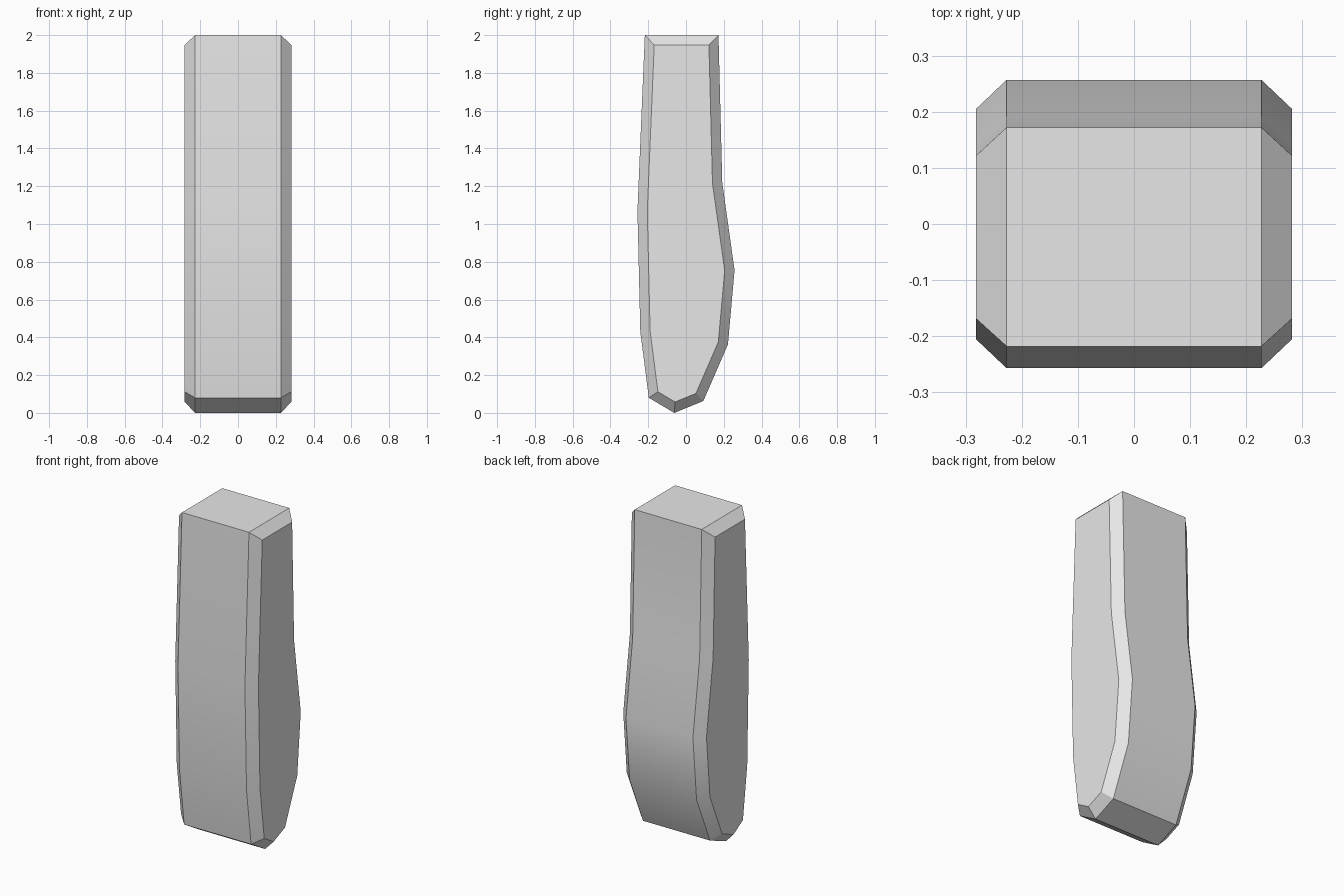
import bpy
import bmesh
import math

cube = bpy.data.objects.get("Cube")
if cube:
    bpy.data.objects.remove(cube, do_unlink=True)

HALF_WIDTH = 0.227   # half width of the flat strip
BEVEL = 0.055        # how far each side cap rises outward
INSET = 0.052        # how far each side cap shrinks inward

# Side outline (y, z): down the front, round the foot, up the back
OUTLINE = [
    (-0.218, 2.0), (-0.257, 1.07), (-0.242, 0.43), (-0.197, 0.08),
    (-0.062, 0.0), (0.092, 0.063), (0.222, 0.362), (0.257, 0.755),
    (0.192, 1.22), (0.172, 2.0),
]


def make_material(name, color):
    mat = bpy.data.materials.new(name)
    mat.use_nodes = True
    mat.diffuse_color = color
    mat.node_tree.nodes["Principled BSDF"].inputs["Base Color"].default_value = color
    return mat


def build_block(name, outline, material):
    bm = bmesh.new()
    left, right = [[bm.verts.new((x, y, z)) for y, z in outline]
                   for x in (HALF_WIDTH, -HALF_WIDTH)]

    # Strip running round the outline, and the two side caps
    count = len(outline)
    for i in range(count):
        j = (i + 1) % count
        bm.faces.new((left[i], right[i], right[j], left[j]))
    caps = [bm.faces.new(left), bm.faces.new(right[::-1])]
    bmesh.ops.recalc_face_normals(bm, faces=bm.faces)

    # Chamfer each side by raising and shrinking its cap
    for cap in caps:
        bmesh.ops.inset_region(bm, faces=[cap], thickness=INSET, depth=BEVEL,
                               use_even_offset=True, use_boundary=True)
        side = math.copysign(HALF_WIDTH + BEVEL, cap.calc_center_median().x)
        for vert in cap.verts:
            vert.co.x = side
    bmesh.ops.recalc_face_normals(bm, faces=bm.faces)

    mesh = bpy.data.meshes.new(name)
    bm.to_mesh(mesh)
    bm.free()
    mesh.materials.append(material)
    obj = bpy.data.objects.new(name, mesh)
    bpy.context.collection.objects.link(obj)
    return obj


block = build_block("chamfered_block", OUTLINE,
                    make_material("light_grey", (0.8, 0.8, 0.8, 1.0)))

# Smooth along the gentle curve, sharp at the chamfers
bpy.ops.object.select_all(action='DESELECT')
block.select_set(True)
bpy.context.view_layer.objects.active = block
bpy.ops.object.shade_smooth_by_angle(angle=math.radians(30))
